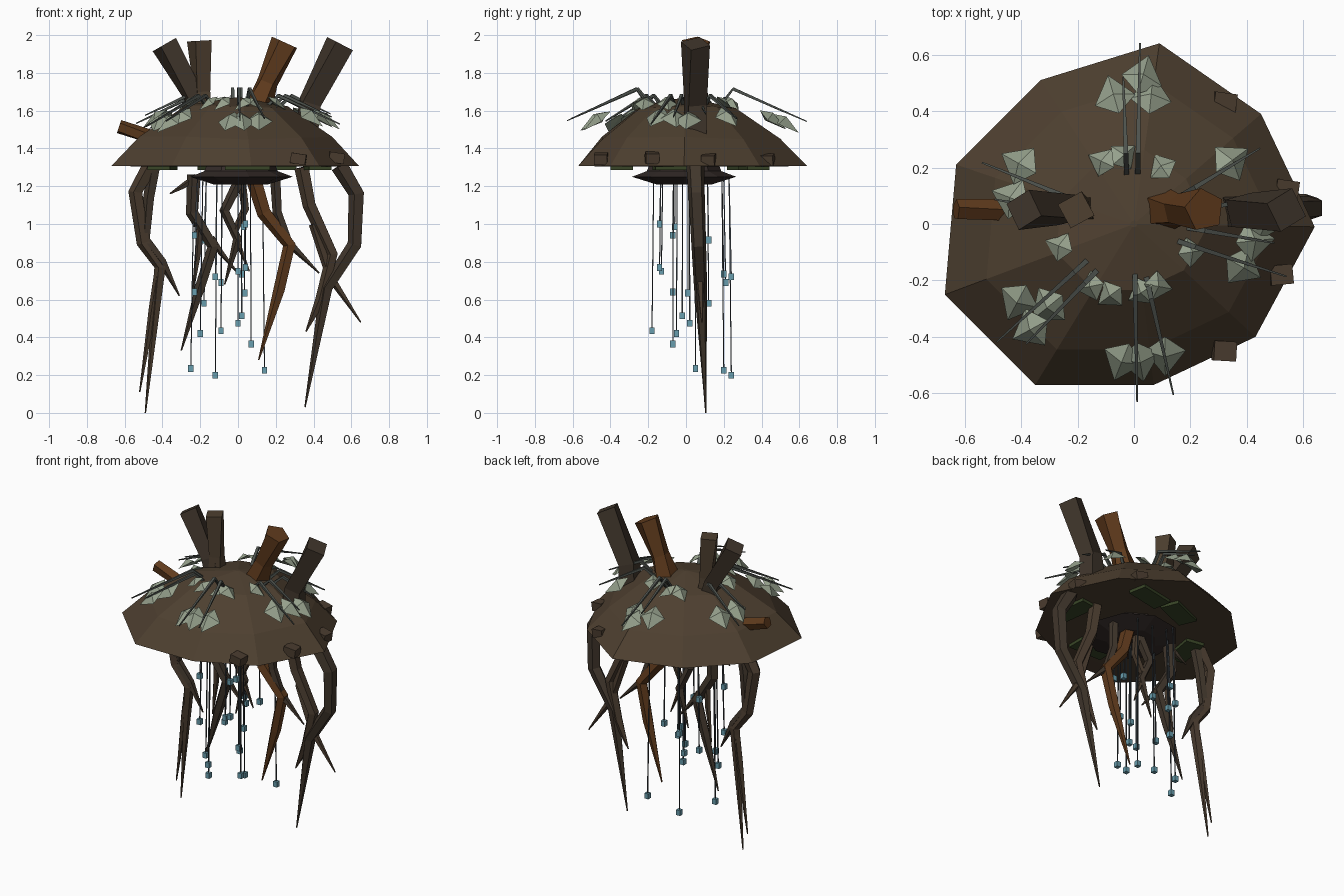
import bpy, bmesh, random
from math import sin, cos, pi, radians, atan2, hypot
from mathutils import Vector, Matrix

if "Cube" in bpy.data.objects:
    bpy.data.objects.remove(bpy.data.objects["Cube"])

random.seed(4)


def mat(name, r, g, b):
    m = bpy.data.materials.new(name)
    m.diffuse_color = (r, g, b, 1)
    m.use_nodes = True
    m.node_tree.nodes["Principled BSDF"].inputs["Base Color"].default_value = m.diffuse_color
    return m


BARK = mat("bark", 0.075, 0.05, 0.029)
DARK = mat("dark_bark", 0.052, 0.037, 0.025)
ROOT = mat("root", 0.068, 0.045, 0.028)
RUST = mat("rust_wood", 0.115, 0.043, 0.012)
UNDER = mat("underside", 0.035, 0.025, 0.022)
MOSS = mat("moss", 0.04, 0.06, 0.02)
LEAF = mat("leaf", 0.30, 0.35, 0.26)
TWIG = mat("twig", 0.075, 0.085, 0.075)
THREAD = mat("thread", 0.05, 0.06, 0.07)
BLUE = mat("bead", 0.14, 0.34, 0.42)


def finish(name, bm, m):
    bmesh.ops.recalc_face_normals(bm, faces=bm.faces)
    me = bpy.data.meshes.new(name)
    bm.to_mesh(me)
    bm.free()
    me.materials.append(m)
    ob = bpy.data.objects.new(name, me)
    bpy.context.collection.objects.link(ob)
    return ob


def loft(name, rings, m):
    """Skin a list of equal-sized point rings and cap both ends."""
    bm = bmesh.new()
    vs = [[bm.verts.new(p) for p in r] for r in rings]
    n = len(vs[0])
    for a, b in zip(vs, vs[1:]):
        for i in range(n):
            j = (i + 1) % n
            bm.faces.new((a[i], a[j], b[j], b[i]))
    bm.faces.new(vs[0])
    bm.faces.new(vs[-1])
    return finish(name, bm, m)


def tube(name, pts, radii, m, sides=5, ref=(0, 1, 0), twist=0.0):
    """Sweep a polygon along a path that lies in the plane normal to ref."""
    pts, ref, rings = [Vector(p) for p in pts], Vector(ref), []
    for i, (p, r) in enumerate(zip(pts, radii)):
        t = (pts[min(i + 1, len(pts) - 1)] - pts[max(i - 1, 0)]).normalized()
        u = t.cross(ref).normalized()
        v = t.cross(u)
        ang = [2 * pi * (k + 0.5) / sides + twist * i for k in range(sides)]
        rings.append([p + r * (cos(a) * u + sin(a) * v) for a in ang])
    return loft(name, rings, m)


def box(name, loc, size, m, rot=(0, 0, 0)):
    bm = bmesh.new()
    bmesh.ops.create_cube(bm, size=1)
    ob = finish(name, bm, m)
    ob.location, ob.scale, ob.rotation_euler = loc, size, rot
    return ob


# Nine-sided irregular cap
RIM = [(.64, -.01), (.45, .39), (.09, .64), (-.33, .51), (-.63, .21),
       (-.67, -.25), (-.35, -.57), (.07, -.57), (.43, -.40)]


def ring(scale, z, wob=0.0):
    return [(x * scale, y * scale, z + random.uniform(-wob, wob)) for x, y in RIM]


loft("cap", [ring(.80, 1.305), ring(1, 1.308), ring(.78, 1.455, .01),
             ring(.41, 1.62, .01), ring(.02, 1.67)], BARK)


def circle(r, z):
    return [(r * cos(2 * pi * k / 9) + .01, r * sin(2 * pi * k / 9) - .01, z) for k in range(9)]


loft("under_dish", [circle(.15, 1.21), circle(.28, 1.25), circle(.2, 1.28), circle(.19, 1.306)], UNDER)

# Moss plates under the cap and bark blocks on its slope
for x, y, a in [(-.08, .32, .4), (.18, .36, .2), (.05, -.34, 0), (-.4, .0, 1.4), (.42, -.05, 1.7)]:
    box("moss_patch", (x, y, 1.295), (.24, .12, .02), MOSS, (0, 0, a))
for x, y, z in [(.32, -.45, 1.345), (.52, -.18, 1.35), (.32, .43, 1.34), (.54, .12, 1.34)]:
    box("bark_block", (x, y, z), (.08, .07, .055), ROOT, (0, .15, random.uniform(-.15, .15)))

# Broken trunks on top: path in x, z at y = 0.05
Y = .05
trunks = [
    ("left_trunk", [(-.19, 1.52), (-.235, 1.68), (-.39, 1.95)], [.06, .062, .074], DARK),
    ("left_inner_trunk", [(-.18, 1.5), (-.19, 1.70), (-.205, 1.97)], [.065, .05, .068], BARK),
    ("rust_trunk", [(.09, 1.58), (.155, 1.75), (.25, 1.96)], [.085, .058, .078], RUST),
    ("right_trunk", [(.36, 1.40), (.38, 1.64), (.54, 1.955)], [.08, .07, .08], DARK),
    ("side_stub", [(-.45, 1.455), (-.63, 1.515)], [.04, .038], RUST)]
for name, path, radii, m in trunks:
    tube(name, [(x, Y, z) for x, z in path], radii, m, 5 if m is RUST else 4, twist=.25)

# Hanging roots, all close to one plane and drifting back as they fall
roots = [
    ([(-.46, 1.31), (-.54, 1.17), (-.50, .90), (-.41, .77), (-.49, 0)], .045, ROOT),
    ([(-.44, 1.31), (-.47, 1.14), (-.49, .92), (-.40, .80), (-.31, .62)], .035, DARK),
    ([(-.41, .80), (-.45, .55), (-.52, .11)], .025, ROOT),
    ([(-.23, 1.26), (-.24, 1.06), (-.13, .88), (-.20, .66), (-.30, .33)], .04, DARK),
    ([(-.14, .93), (-.09, .85), (.0, .74)], .018, DARK),
    ([(-.2, 1.0), (-.21, .85), (-.24, .63)], .02, ROOT),
    ([(-.22, 1.25), (-.29, 1.2), (-.36, 1.16)], .018, DARK),
    ([(.02, 1.25), (-.07, 1.07), (.0, .92), (-.07, .68)], .032, DARK),
    ([(.02, 1.24), (.04, 1.08), (-.02, .95), (.06, .75)], .025, ROOT),
    ([(.08, 1.26), (.14, 1.06), (.275, .89), (.22, .65), (.11, .28)], .045, RUST),
    ([(.20, 1.24), (.21, 1.06), (.27, .90), (.43, .74)], .03, DARK),
    ([(.34, 1.30), (.38, 1.10), (.50, .84), (.44, .60), (.36, .43)], .042, ROOT),
    ([(.54, 1.31), (.63, 1.16), (.62, .89), (.47, .66), (.355, .03)], .05, DARK),
    ([(.40, 1.0), (.49, .72), (.65, .48)], .026, ROOT)]
for path, r, m in roots:
    n = len(path)
    radii = [r * (1 - .09 * i) for i in range(n - 1)] + [.004]
    tube("hanging_root", [(x, Y + .055 * (1.3 - z) / 1.3, z) for x, z in path], radii, m)

# Threads with blue beads: x, y, z of each bead
beads = [(-.25, .05, .235), (-.12, .24, .2), (.14, .2, .225), (-.2, -.05, .42),
         (-.09, -.18, .435), (.07, -.07, .365), (0, .02, .475), (.02, -.02, .515),
         (-.18, .12, .58), (-.23, -.07, .64), (.035, .01, .635), (-.12, .24, .72),
         (-.09, .21, .69), (0, -.13, .75), (.04, -.14, .77), (.02, .2, .735),
         (-.23, -.07, .94), (-.18, .12, .915), (.04, -.14, 1.0), (.03, -.06, .985)]
for x, y, z in beads:
    box("bead", (x, y, z), (.028, .028, .035), BLUE)
    tube("thread", [(x * .93, y * .95, 1.25), (x, y, z)], [.004, .004], THREAD, 4)


# Leaves: pointed outline with a raised middle, pointing outward and drooping
def leaf(x, y, z, s, turn=0.0):
    bm = bmesh.new()
    edge = [bm.verts.new(p) for p in [(.62, 0, -.12), (.0, .45, -.14),
                                      (-.42, 0, 0), (.0, -.45, -.14)]]
    for z0 in (.14, -.06):
        c = bm.verts.new((0, 0, z0))
        for i in range(4):
            bm.faces.new((edge[i], edge[(i + 1) % 4], c))
    ob = finish("leaf", bm, LEAF)
    ob.matrix_world = (Matrix.Translation((x, y, z)) @ Matrix.Rotation(atan2(y, x) + turn, 4, 'Z')
                       @ Matrix.Rotation(.5, 4, 'Y') @ Matrix.Scale(s, 4))


outer = [(-.07, .45), (.03, .52), (.06, .45), (-.40, .21), (-.43, .09), (-.41, -.27),
         (-.36, -.37), (-.30, -.29), (-.04, -.48), (.02, -.48), (.11, -.46),
         (.38, -.15), (.42, -.06), (.46, .01), (.34, .22)]
inner = [(-.11, .22), (-.04, .24), (.1, .2), (-.26, -.08), (-.15, -.22), (-.08, -.25),
         (.03, -.24), (.08, -.22), (.2, -.1)]
for x, y in outer:
    leaf(x, y, 1.585 - .3 * (hypot(x, y) - .4), .165, random.uniform(-.5, .5))
for x, y in inner:
    leaf(x, y, 1.65, .12, random.choice((-1, 1)) * random.uniform(.6, 1.2))

# Arched twigs: direction, root radius, tip radius, sideways offset
twigs = [(89, .2, .64, -.01), (92, .2, .52, .02), (158, .2, .58, 0), (170, .22, .5, .0),
         (222, .22, .64, -.015), (226, .22, .57, .02), (271, .2, .63, 0), (283, .22, .62, 0),
         (342, .18, .57, -.01), (350, .2, .5, .02), (31, .2, .52, 0), (12, .24, .5, 0)]
for deg, r0, r1, off in twigs:
    a = radians(deg)
    out, side = Vector((cos(a), sin(a), 0)), Vector((-sin(a), cos(a), 0))
    top = 1.715 if 80 < deg < 95 or 265 < deg < 290 else 1.68
    pts = [out * r + side * off + Vector((0, 0, z)) for r, z in
           ((r0 - .03, 1.61), (r0 + .05, top), (r1, top - .42 * (r1 - r0 - .03)))]
    tube("twig", pts, [.013, .012, .004], TWIG, 4, side)
